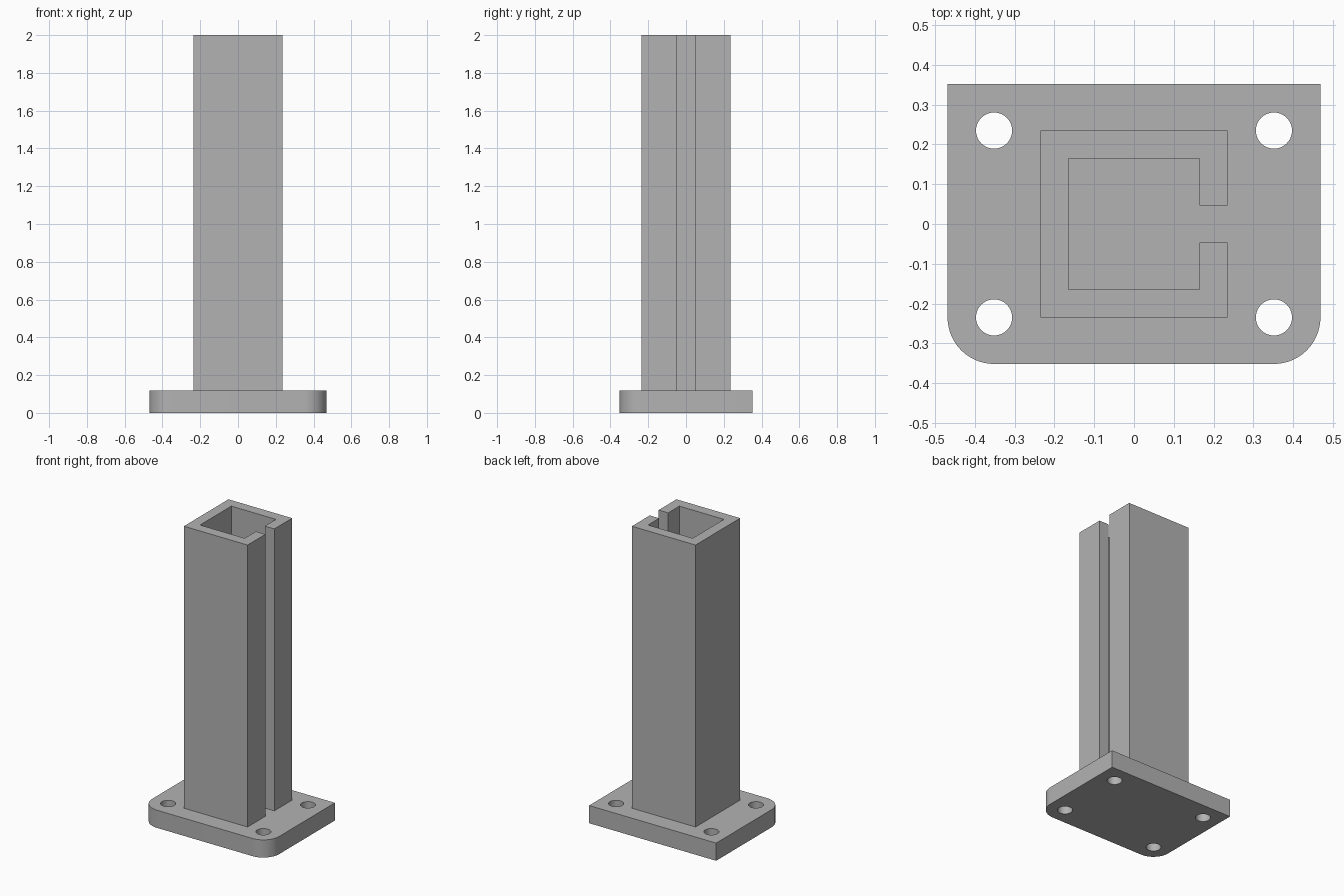
import bpy
import bmesh
from math import cos, sin, pi

cube = bpy.data.objects.get("Cube")
if cube:
    bpy.data.objects.remove(cube, do_unlink=True)

# Single plain grey for the whole model
GREY = (0.45, 0.45, 0.45, 1.0)
grey = bpy.data.materials.new("grey")
grey.use_nodes = True
grey.diffuse_color = GREY
for node in grey.node_tree.nodes:
    if node.type == 'BSDF_PRINCIPLED':
        node.inputs["Base Color"].default_value = GREY


def arc(cx, cy, radius, start, end, steps):
    """Points along an arc, both ends included."""
    angles = [start + (end - start) * i / steps for i in range(steps + 1)]
    return [(cx + radius * cos(a), cy + radius * sin(a)) for a in angles]


def prism(name, loops, z0, z1, cap_bottom=True):
    """Extrude an outline, with optional hole loops, from z0 to z1."""
    bm = bmesh.new()
    caps = {z0: [], z1: []}
    for loop in loops:
        low, high = ([bm.verts.new((x, y, z)) for x, y in loop] for z in (z0, z1))
        for i in range(len(loop)):
            j = (i + 1) % len(loop)
            bm.faces.new((low[i], low[j], high[j], high[i]))
            caps[z0].append(bm.edges.get((low[i], low[j])))
            caps[z1].append(bm.edges.get((high[i], high[j])))
    for z, edges in caps.items():
        if z == z1 or cap_bottom:
            bmesh.ops.triangle_fill(bm, edges=edges, use_beauty=True,
                                    normal=(0, 0, 1))
    bmesh.ops.recalc_face_normals(bm, faces=bm.faces)
    mesh = bpy.data.meshes.new(name)
    bm.to_mesh(mesh)
    bm.free()
    mesh.materials.append(grey)
    obj = bpy.data.objects.new(name, mesh)
    bpy.context.collection.objects.link(obj)
    bpy.ops.object.select_all(action='DESELECT')
    obj.select_set(True)
    bpy.context.view_layer.objects.active = obj
    bpy.ops.object.shade_smooth_by_angle(angle=pi / 6)
    return obj


# Base plate: square rear corners, rounded front corners, four bolt holes
HX, HY, THICK, CORNER = 0.469, 0.352, 0.118, 0.117
outline = [(HX, HY), (-HX, HY)]
outline += arc(-HX + CORNER, -HY + CORNER, CORNER, pi, 1.5 * pi, 16)
outline += arc(HX - CORNER, -HY + CORNER, CORNER, 1.5 * pi, 2 * pi, 16)
holes = [arc(sx * 0.352, sy * 0.235, 0.0455, 0, 2 * pi, 40)[:-1]
         for sx in (-1, 1) for sy in (-1, 1)]
prism("base_plate", [outline] + holes, 0, THICK)

# Hollow square post, slotted along its left side
OUT, IN, SLOT = 0.235, 0.165, 0.047
half = [(IN, SLOT), (OUT, SLOT), (OUT, OUT), (-OUT, OUT)]
inner = [(-IN, IN), (IN, IN)]
profile = half + [(x, -y) for x, y in reversed(half)]
profile += [(x, -y) for x, y in reversed(inner)] + inner
prism("slotted_post", [profile], THICK, 2.0, cap_bottom=False)
